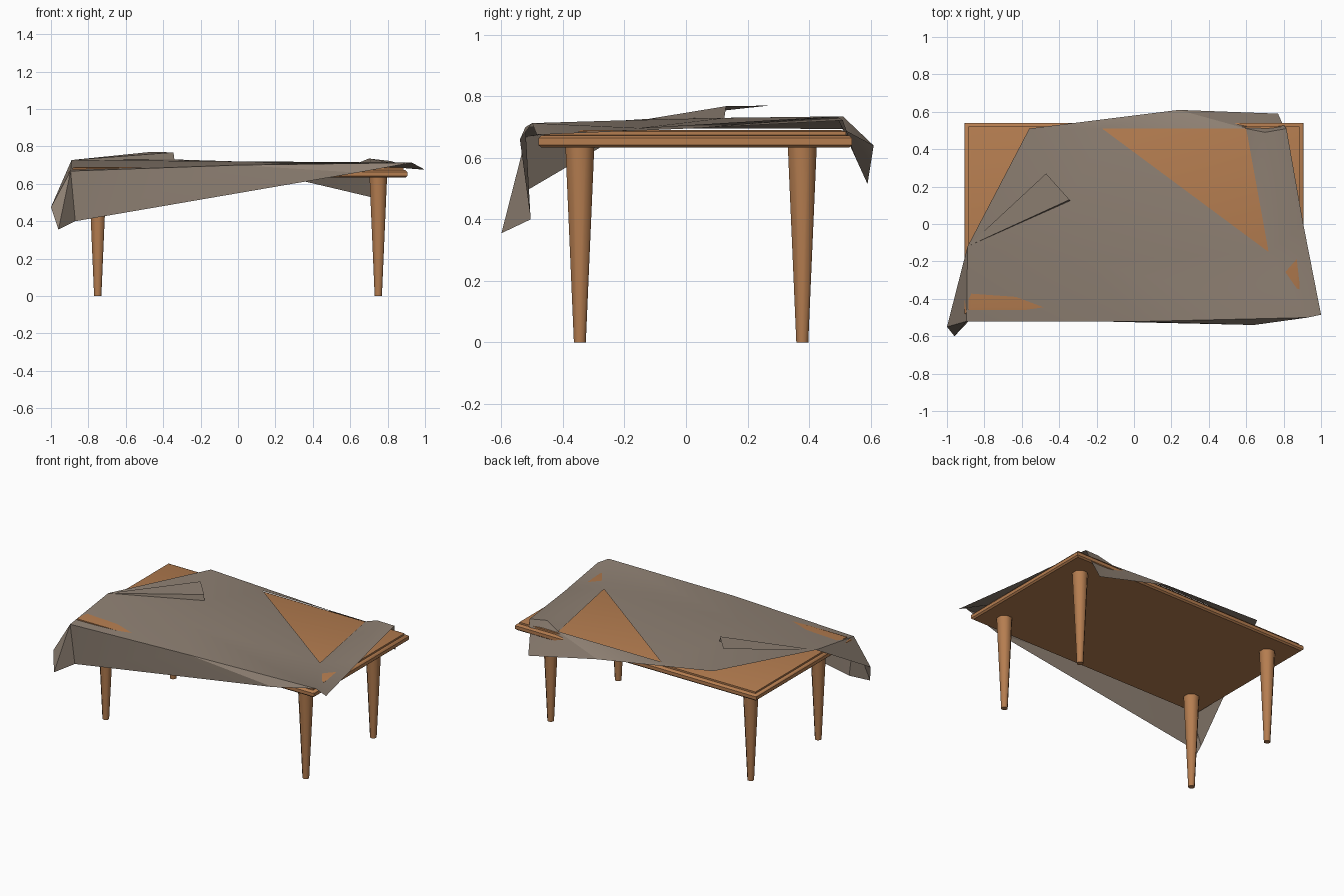
import bpy, bmesh, math

if "Cube" in bpy.data.objects:
    bpy.data.objects.remove(bpy.data.objects["Cube"])


def material(name, rgb):
    m = bpy.data.materials.new(name)
    m.diffuse_color = (*rgb, 1)
    m.use_nodes = True
    m.node_tree.nodes["Principled BSDF"].inputs["Base Color"].default_value = m.diffuse_color
    return m


WOOD = material("warm_wood", (0.46, 0.205, 0.08))
CLOTH = material("grey_brown_cloth", (0.27, 0.215, 0.17))


def finish(bm, name, mat, angle):
    bmesh.ops.recalc_face_normals(bm, faces=bm.faces)
    me = bpy.data.meshes.new(name)
    bm.to_mesh(me)
    bm.free()
    me.materials.append(mat)
    ob = bpy.data.objects.new(name, me)
    bpy.context.collection.objects.link(ob)
    bpy.ops.object.select_all(action='DESELECT')
    ob.select_set(True)
    bpy.context.view_layer.objects.active = ob
    bpy.ops.object.shade_smooth_by_angle(angle=math.radians(angle))
    return ob


def loft(rings, name, mat, angle):
    """Skin a stack of equal-sized rings and cap both ends."""
    bm = bmesh.new()
    loops = [[bm.verts.new(p) for p in r] for r in rings]
    n = len(loops[0])
    for a, b in zip(loops, loops[1:]):
        for i in range(n):
            j = (i + 1) % n
            bm.faces.new((a[i], a[j], b[j], b[i]))
    bm.faces.new(loops[0][::-1])
    bm.faces.new(loops[-1])
    return finish(bm, name, mat, angle)


# Table top: rounded edge with a slightly inset upper panel
def rect(z, inset):
    hx, hy = 0.905 - inset, 0.51 - inset
    return [(sx * hx, 0.03 + sy * hy, z)
            for sx, sy in ((-1, -1), (1, -1), (1, 1), (-1, 1))]


loft([rect(z, i) for z, i in ((0.633, 0.01), (0.642, 0), (0.664, 0),
                              (0.672, 0.008), (0.674, 0.02), (0.685, 0.02),
                              (0.69, 0.035))], "table_top", WOOD, 40)


# Four tapered legs
def circle(cx, cy, z, r, n=8):
    return [(cx + r * math.cos(math.tau * (k + 0.5) / n),
             cy + r * math.sin(math.tau * (k + 0.5) / n), z) for k in range(n)]


for side, x in (("left", -0.75), ("right", 0.75)):
    for end, y in (("front", -0.345), ("back", 0.378)):
        loft([circle(x, y, z, r) for z, r in ((0, 0.021), (0.64, 0.051))],
             f"{end}_{side}_leg", WOOD, 50)

# Crumpled cloth corner points: left side and drooping front-left corner
left = (-0.89, -0.12, 0.727)
corner = (-0.895, -0.52, 0.668)
droop_out = (-1.0, -0.55, 0.475)
droop_tip = (-0.96, -0.6, 0.355)
hem_left = (-0.87, -0.505, 0.40)
# Front edge and top
front_mid = (0.0, -0.522, 0.70)
hem_right = (0.64, -0.54, 0.66)
front_right = (0.93, -0.5, 0.713)
middle = (-0.25, -0.2, 0.722)
# Folded-over flap
fold_base = (-0.34, 0.125, 0.73)
fold_crest = (-0.345, 0.13, 0.768)
fold_tip = (-0.47, 0.27, 0.77)
# Opening that bares the table
open_left = (-0.17, 0.51, 0.694)
open_right = (0.6, 0.51, 0.694)
open_front = (0.72, -0.15, 0.697)
# Right strip
right_tip = (1.0, -0.485, 0.675)
right_mid = (0.905, 0.0, 0.695)
right_back = (0.815, 0.51, 0.722)
strip_crest = (0.7, 0.49, 0.735)
# Back overhang
back_left = (-0.56, 0.51, 0.735)
back_hem = (0.24, 0.61, 0.64)
back_tip = (0.77, 0.59, 0.515)
back_side = (0.79, 0.545, 0.62)


def sheet(faces, name):
    """Join shared points into one open sheet, upper side outward."""
    bm = bmesh.new()
    verts = {}
    for face in faces:
        for p in face:
            if p not in verts:
                verts[p] = bm.verts.new(p)
        bm.faces.new([verts[p] for p in face])
    ob = finish(bm, name, CLOTH, 30)
    if sum(p.normal.z * p.area for p in ob.data.polygons) < 0:
        ob.data.flip_normals()
    return ob


sheet([
    # left droop
    (left, droop_out, corner), (corner, droop_out, droop_tip),
    (corner, droop_tip, hem_left),
    # front hang
    (corner, hem_left, front_mid), (hem_left, hem_right, front_mid),
    (front_mid, hem_right, front_right),
    # top
    (left, corner, middle), (corner, front_mid, middle),
    (front_mid, front_right, middle), (middle, front_right, open_front),
    (middle, open_front, fold_base), (left, middle, fold_base),
    (fold_base, open_front, open_left), (fold_base, open_left, back_left),
    (left, fold_base, back_left),
    # right strip
    (open_front, front_right, right_tip), (open_front, right_tip, right_mid),
    (open_front, right_mid, strip_crest), (strip_crest, right_mid, right_back),
    (open_right, open_front, strip_crest),
    # back overhang
    (back_left, open_left, back_hem), (open_left, open_right, back_hem),
    (open_right, back_tip, back_hem), (open_right, strip_crest, back_tip),
    (strip_crest, back_side, back_tip), (strip_crest, right_back, back_side),
], "draped_cloth")
sheet([(left, fold_crest, fold_tip), (left, fold_base, fold_crest)],
      "folded_flap")
